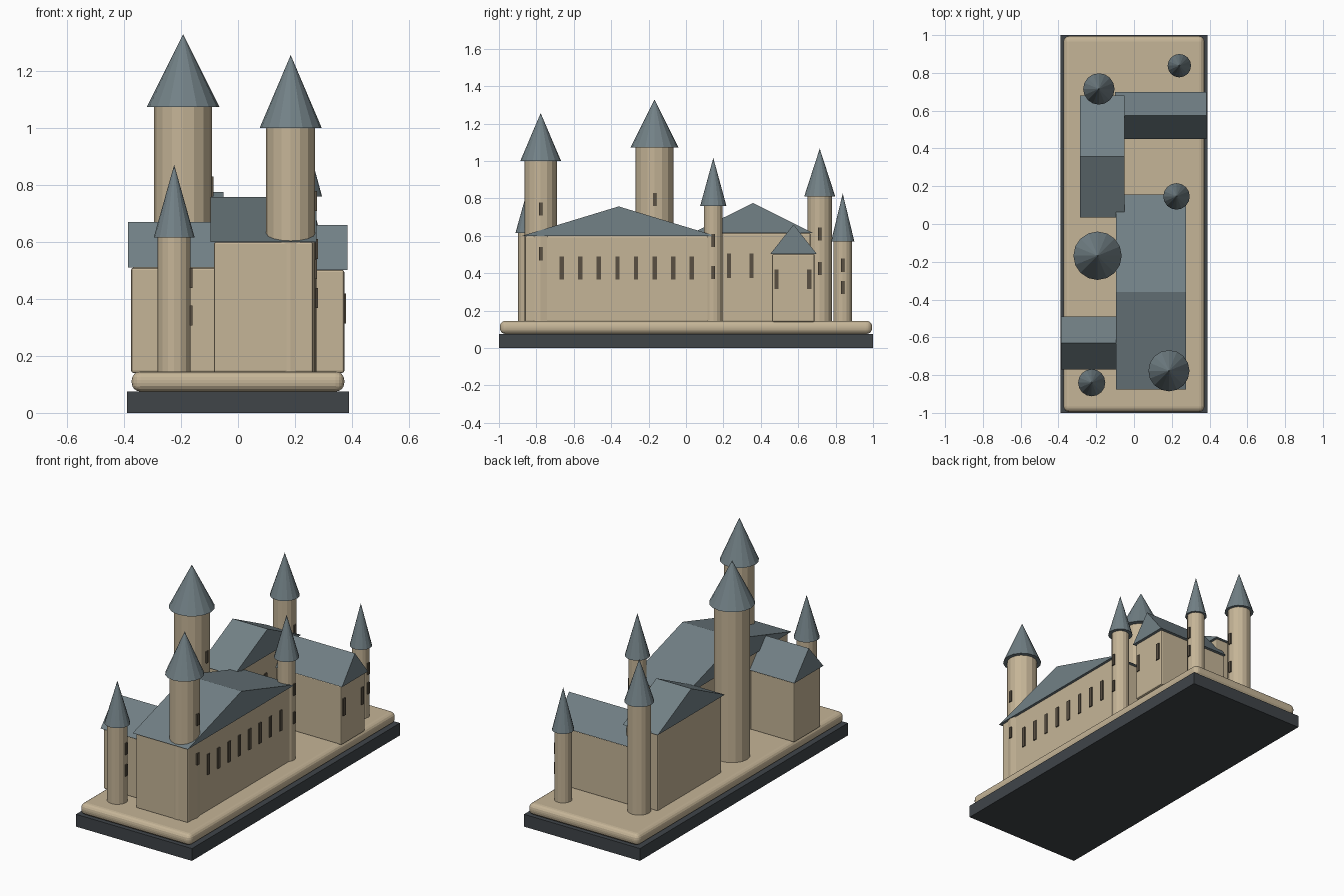
import bpy, bmesh
from mathutils import Matrix

if "Cube" in bpy.data.objects:
    bpy.data.objects.remove(bpy.data.objects["Cube"])


def material(name, rgb):
    m = bpy.data.materials.new(name)
    m.diffuse_color = (*rgb, 1)
    m.use_nodes = True
    m.node_tree.nodes["Principled BSDF"].inputs["Base Color"].default_value = m.diffuse_color
    return m


STONE = material("sandstone", (0.56, 0.46, 0.31))
SLATE = material("slate", (0.17, 0.22, 0.24))
DARK = material("dark_plinth", (0.05, 0.058, 0.066))
GLASS = material("window_brown", (0.10, 0.08, 0.055))


def add(name, bm, mat):
    bmesh.ops.recalc_face_normals(bm, faces=bm.faces)
    me = bpy.data.meshes.new(name)
    bm.to_mesh(me)
    bm.free()
    me.materials.append(mat)
    ob = bpy.data.objects.new(name, me)
    bpy.context.collection.objects.link(ob)
    return ob


def box(name, x0, x1, y0, y1, z0, z1, mat, bevel=0, segments=2):
    bm = bmesh.new()
    bmesh.ops.create_cube(bm, size=1)
    bmesh.ops.scale(bm, vec=(x1 - x0, y1 - y0, z1 - z0), verts=bm.verts)
    bmesh.ops.translate(bm, vec=((x0 + x1) / 2, (y0 + y1) / 2, (z0 + z1) / 2), verts=bm.verts)
    ob = add(name, bm, mat)
    if bevel:
        mod = ob.modifiers.new("bevel", 'BEVEL')
        mod.width, mod.segments = bevel, segments
    return ob


def gable_roof(name, x0, x1, y0, y1, z0, z1):
    # triangular profile in y-z, extruded along x
    bm = bmesh.new()
    profile = [(y0, z0), (y1, z0), ((y0 + y1) / 2, z1)]
    f = bm.faces.new([bm.verts.new((x0, y, z)) for y, z in profile])
    ext = bmesh.ops.extrude_face_region(bm, geom=[f])["geom"]
    bmesh.ops.translate(bm, vec=(x1 - x0, 0, 0),
                        verts=[v for v in ext if isinstance(v, bmesh.types.BMVert)])
    add(name, bm, SLATE)


def cone(name, x, y, z0, z1, r0, r1, mat):
    bm = bmesh.new()
    bmesh.ops.create_cone(bm, cap_ends=True, segments=16, radius1=r0, radius2=r1, depth=z1 - z0,
                          matrix=Matrix.Translation((x, y, (z0 + z1) / 2)))
    return add(name, bm, mat)


def window(name, x, y, z, w, h):
    box(name, x - 0.008, x + 0.006, y - w / 2, y + w / 2, z - h / 2, z + h / 2, GLASS)


FLOOR = 0.145

# Plinth and rounded terrace
box("plinth", -0.39, 0.39, -1, 1, 0, 0.075, DARK)
box("terrace", -0.373, 0.373, -0.995, 0.995, 0.075, FLOOR, STONE, 0.03, 4)

# Halls and wings: wall box, roof box and ridge, window positions on the +x wall
buildings = [
    ("main_hall", (-0.085, 0.264, -0.86, 0.14), (-0.096, 0.275, -0.876, 0.156), 0.60, 0.757,
     [-0.665 + 0.0995 * i for i in range(8)], 0.428, 0.125),
    ("rear_hall", (-0.275, -0.062, 0.05, 0.665), (-0.286, -0.051, 0.035, 0.68), 0.615, 0.775,
     [0.11, 0.23, 0.35], 0.44, 0.13),
    ("right_wing", (-0.10, 0.373, 0.46, 0.688), (-0.10, 0.385, 0.45, 0.70), 0.502, 0.66,
     [0.484, 0.659], 0.367, 0.105),
    ("left_wing", (-0.375, -0.06, -0.757, -0.503), (-0.386, -0.06, -0.77, -0.49), 0.51, 0.67,
     [], 0, 0),
]
for name, wall, roof, eave, ridge, win_ys, win_z, win_h in buildings:
    box(name + "_walls", *wall, FLOOR - 0.005, eave, STONE, 0.008)
    gable_roof(name + "_roof", *roof, eave, ridge)
    for i, y in enumerate(win_ys):
        window(f"{name}_window_{i + 1}", wall[1], y, win_z, 0.023, win_h)

# Round towers: x, y, radius, roof radius, eave height
towers = [
    ("front_tower", 0.185, -0.777, 0.086, 0.109, 1.00),
    ("great_tower", -0.193, -0.168, 0.101, 0.128, 1.073),
    ("front_turret", -0.224, -0.84, 0.058, 0.072, 0.615),
    ("middle_turret", 0.225, 0.146, 0.050, 0.070, 0.76),
    ("rear_tower", -0.186, 0.715, 0.066, 0.083, 0.81),
    ("rear_turret", 0.24, 0.838, 0.050, 0.062, 0.57),
]
for name, x, y, r, roof_r, eave in towers:
    cone(name + "_shaft", x, y, FLOOR - 0.005, eave, r, r, STONE)
    cone(name + "_roof", x, y, eave, eave + 0.256, roof_r, 0, SLATE)
    for i, t in enumerate((0.42, 0.70)):
        window(f"{name}_window_{i + 1}", x + r, y, FLOOR + t * (eave - FLOOR), 0.018, 0.07)
